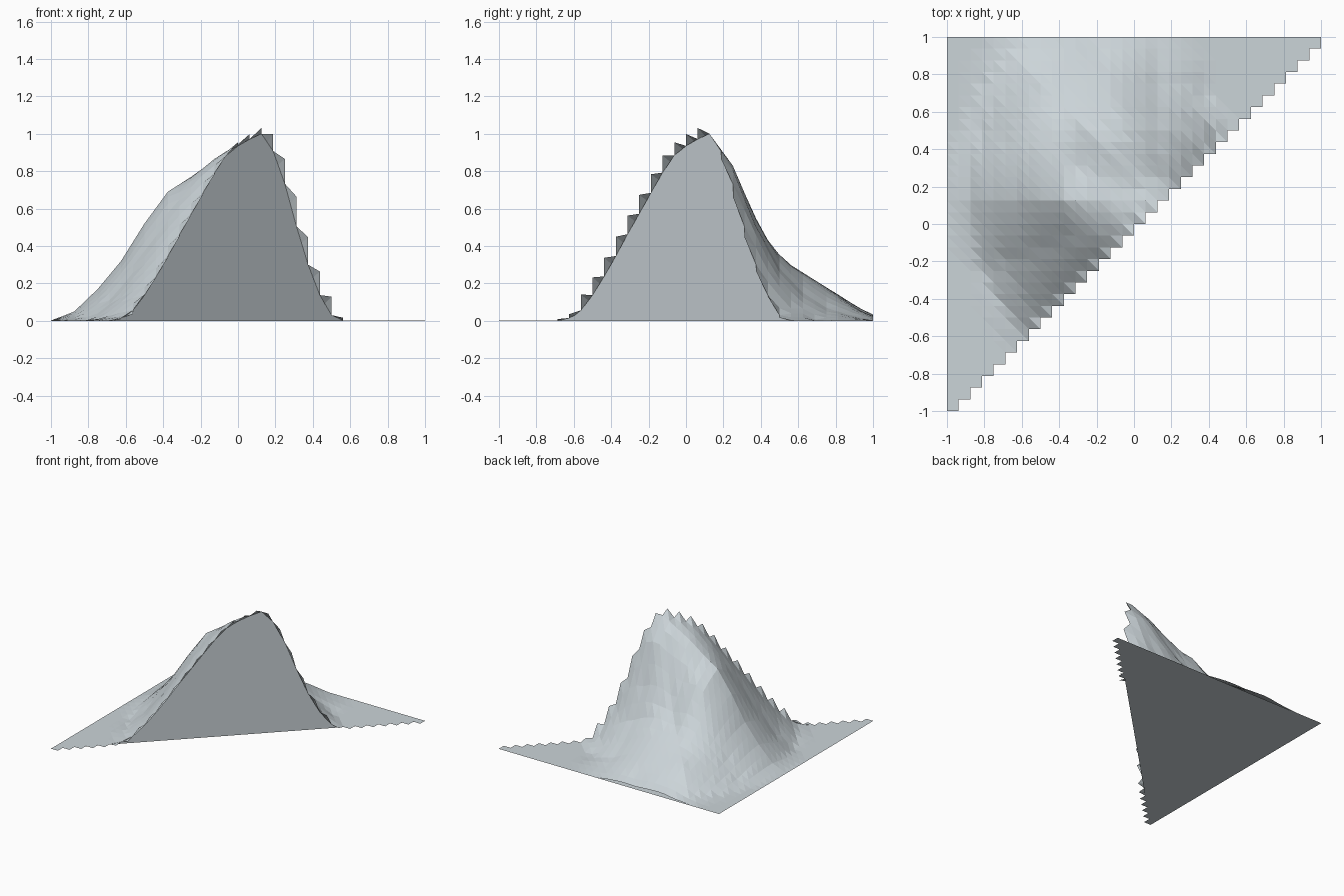
import bpy, math

if "Cube" in bpy.data.objects:
    bpy.data.objects.remove(bpy.data.objects["Cube"])

N = 32                       # grid cells per side
S = 2.0 / N
C = 0.125                    # summit position (x = y = C), on the cut plane
LIFT = 0.002                 # keeps the plain just above the underside
STEP = 0.125                 # spacing of the radial profile samples

# Slope profiles from the summit outward, every 22.5 degrees from north-east
# (45) anticlockwise to south-west (225)
PROFILES = [
    [1, .87, .54, .25, .04, 0],
    [1, .84, .52, .24, .08, 0],
    [1, .83, .51, .28, .15, .07, .03, 0],
    [1, .85, .58, .37, .27, .20, .13, .05, 0],
    [1, .87, .66, .47, .35, .29, .23, .18, .10, .02, 0],
    [1, .91, .79, .67, .61, .45, .29, .15, .05, 0],
    [1, .93, .86, .77, .69, .52, .32, .17, .05, 0],
    [1, .95, .88, .77, .62, .44, .26, .10, 0],
    [1, .96, .90, .77, .61, .455, .29, .145, .03, 0],
]


def along(profile, r):
    t = r / STEP
    i = int(t)
    a = profile[i] if i < len(profile) else 0
    b = profile[i + 1] if i + 1 < len(profile) else 0
    return a + (b - a) * (t - i)


def height(x, y):
    dx, dy = x - C, y - C
    r = math.hypot(dx, dy)
    if y < x - 1e-6:                         # overhanging step corners
        m = (x + y) / 2
        h = (height(m - S / 2, m - S / 2) + height(m + S / 2, m + S / 2)) / 2
        return h + (0.045 if h > 0.05 else 0)
    a = (math.degrees(math.atan2(dy, dx)) - 45 + 1e-6) % 360
    t = min(max(a / 22.5, 0), 7.9999)
    i = int(t)
    p, q = along(PROFILES[i], r), along(PROFILES[i + 1], r)
    return max(p + (q - p) * (t - i), LIFT)


def make(name, verts, faces, mat):
    me = bpy.data.meshes.new(name)
    me.from_pydata(verts, [], faces)
    me.materials.append(mat)
    ob = bpy.data.objects.new(name, me)
    bpy.context.collection.objects.link(ob)
    return ob


stone = bpy.data.materials.new("pale_grey_stone")
stone.diffuse_color = (0.60, 0.66, 0.69, 1)
stone.use_nodes = True
stone.node_tree.nodes["Principled BSDF"].inputs["Base Color"].default_value = stone.diffuse_color

# Terrain surface with a stepped edge along the diagonal
verts, index, faces = [], {}, []


def vert(i, j):
    if (i, j) not in index:
        x, y = -1 + i * S, -1 + j * S
        index[i, j] = len(verts)
        verts.append((x, y, height(x, y)))
    return index[i, j]


for j in range(N):
    for i in range(j + 1):
        a, b, c, d = vert(i, j), vert(i + 1, j), vert(i + 1, j + 1), vert(i, j + 1)
        faces += [(a, b, d), (b, c, d)]
make("mountain_surface", verts, faces, stone)

# Flat cut wall through the summit
diag = [-1 + k * S for k in range(N + 1)]
wall, wall_faces = [], []
for t in diag:
    wall += [(t, t, 0), (t, t, height(t, t))]
for k in range(N):
    wall_faces.append((2 * k, 2 * k + 2, 2 * k + 3, 2 * k + 1))
make("cut_wall", wall, wall_faces, stone)

# Flat underside
make("underside", [(-1, -1, 0), (-1, 1, 0), (1, 1, 0)], [(0, 1, 2)], stone)
